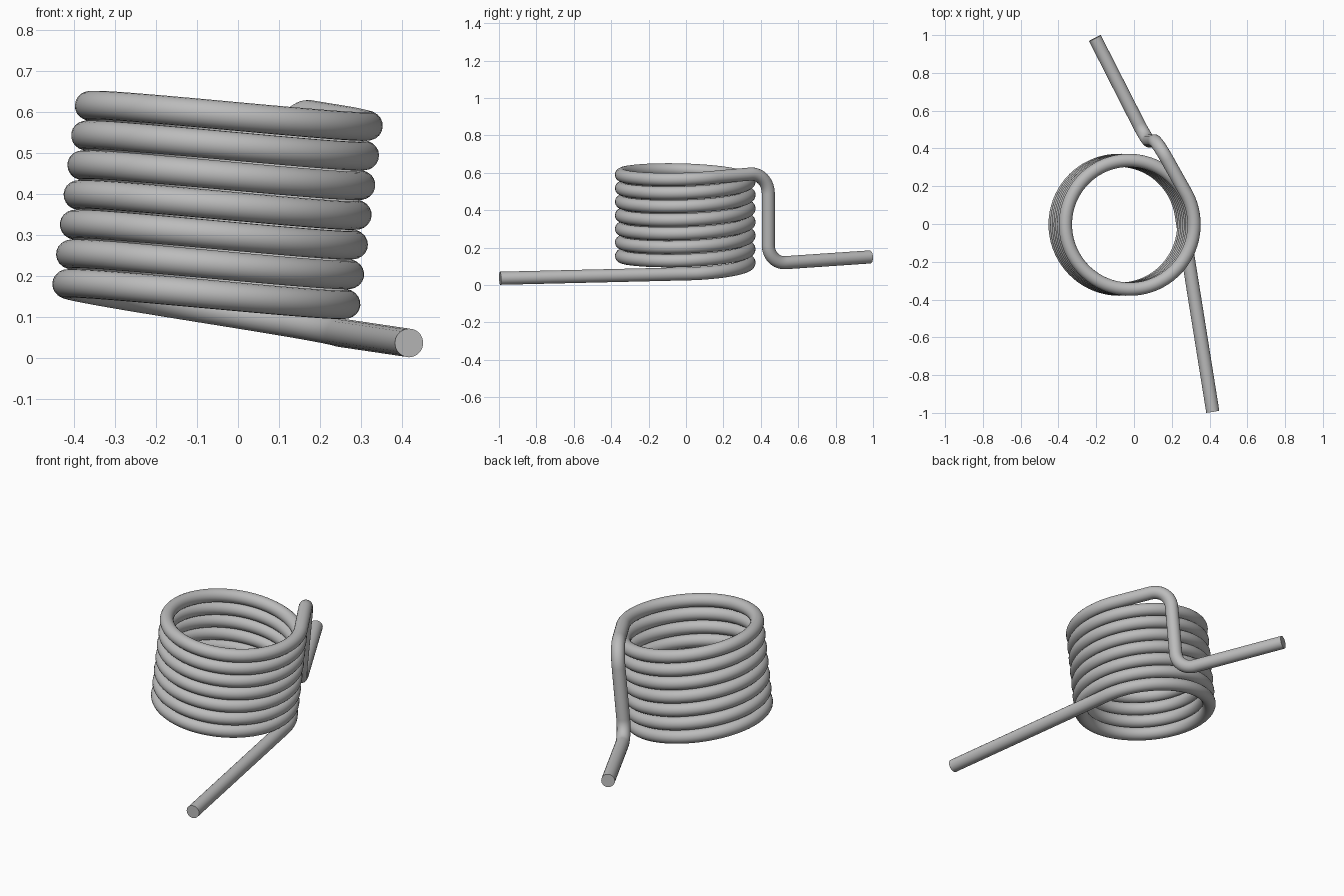
import bpy
import math
from mathutils import Vector

cube = bpy.data.objects.get("Cube")
if cube:
    bpy.data.objects.remove(cube, do_unlink=True)

WIRE_RADIUS = 0.035
COIL_RADIUS = 0.341
PITCH = 0.073
STEPS = 72                       # path points per turn

# Steel material
steel = bpy.data.materials.new("steel_grey")
steel.use_nodes = True
grey = (0.5, 0.5, 0.5, 1)
steel.diffuse_color = grey
steel.node_tree.nodes["Principled BSDF"].inputs["Base Color"].default_value = grey

# Coil axis leans a little towards +x
base = Vector((-0.084, -0.004, 0.101))
axis = Vector((0.126, 0, 1)).normalized()
side = Vector((0, 1, 0)).cross(axis)
back = Vector((0, 1, 0))


def coil_point(angle):
    ring = side * math.cos(angle) + back * math.sin(angle)
    return base + axis * PITCH * angle / math.tau + ring * COIL_RADIUS


def rounded_corner(before, corner, after, radius, count=14):
    """Circular arc replacing the corner of a path."""
    a = (before - corner).normalized()
    b = (after - corner).normalized()
    half = a.angle(b) / 2
    centre = corner + (a + b).normalized() * radius / math.sin(half)
    reach = radius / math.tan(half)
    start = corner + a * reach - centre
    end = corner + b * reach - centre
    sweep = start.angle(end)
    return [centre + (start * math.sin(sweep * (1 - i / count))
                      + end * math.sin(sweep * i / count)) / math.sin(sweep)
            for i in range(count + 1)]


# Lower leg, then the coil
first, last = math.radians(9), 7 * math.tau + math.radians(28)
count = int((last - first) / math.tau * STEPS)
path = [Vector((0.417, -0.994, 0.036))]
path += [coil_point(first + (last - first) * i / count) for i in range(count + 1)]

# Upper leg: out from the coil, down, and out again
top_bend = Vector((0.12, 0.44, 0.602))
low_bend = Vector((0.07, 0.44, 0.113))
tip = Vector((-0.207, 0.984, 0.15))
path += rounded_corner(path[-1], top_bend, low_bend, 0.11)
path += rounded_corner(top_bend, low_bend, tip, 0.1)
path.append(tip)

# Round wire swept along the path
curve = bpy.data.curves.new("spring_wire", "CURVE")
curve.dimensions = "3D"
curve.bevel_depth = WIRE_RADIUS
curve.bevel_resolution = 8
curve.use_fill_caps = True
spline = curve.splines.new("POLY")
spline.points.add(len(path) - 1)
for point, co in zip(spline.points, path):
    point.co = (*co, 1)
curve.materials.append(steel)

spring = bpy.data.objects.new("torsion_spring", curve)
bpy.context.collection.objects.link(spring)
bpy.ops.object.select_all(action="DESELECT")
spring.select_set(True)
bpy.context.view_layer.objects.active = spring
bpy.ops.object.convert(target="MESH")
bpy.ops.object.shade_smooth_by_angle(angle=math.radians(40))
